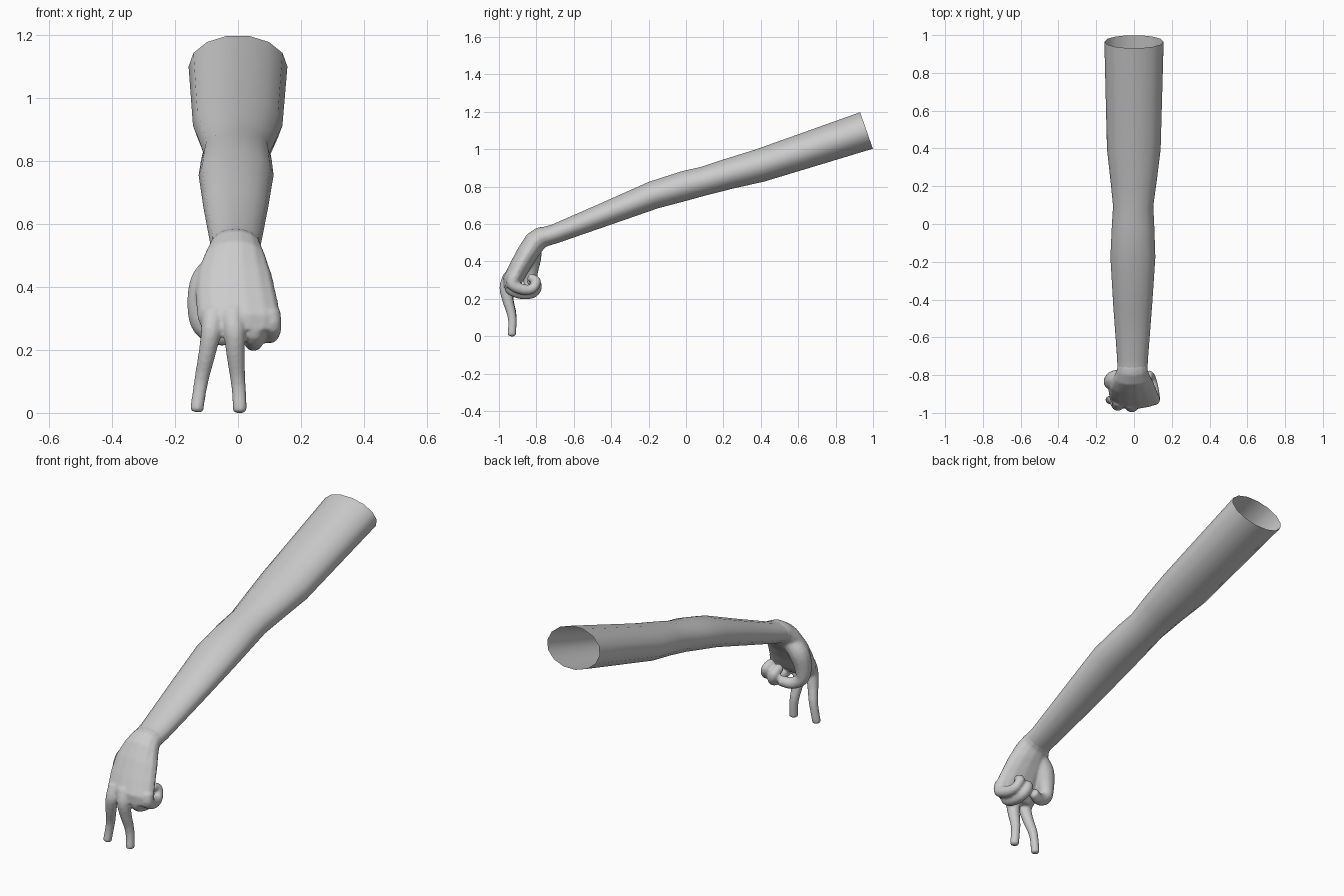
import bpy, bmesh
from math import cos, sin, pi
from mathutils import Vector

if "Cube" in bpy.data.objects:
    bpy.data.objects.remove(bpy.data.objects["Cube"])


def skin(bm, rings, cap_start=True, cap_end=True):
    """Bridge a list of point rings into a tube."""
    vs = [[bm.verts.new(p) for p in r] for r in rings]
    n = len(vs[0])
    for a, b in zip(vs, vs[1:]):
        for i in range(n):
            bm.faces.new((a[i], a[(i + 1) % n], b[(i + 1) % n], b[i]))
    if cap_start:
        bm.faces.new(vs[0][::-1])
    if cap_end:
        bm.faces.new(vs[-1])


def section(x0, x1, yt, zt, yb, zb, n=14):
    """Oval ring between left/right x and top/bottom (y, z) points."""
    c = Vector(((x0 + x1) / 2, (yt + yb) / 2, (zt + zb) / 2))
    h = Vector((0, (yt - yb) / 2, (zt - zb) / 2))
    w = Vector(((x1 - x0) / 2, 0, 0))
    return [c + w * cos(2 * pi * i / n) + h * sin(2 * pi * i / n) for i in range(n)]


def smooth_path(pts, steps=4):
    """Catmull-Rom through (x, y, z, radius) points."""
    p = [Vector(q) for q in pts]
    p = [2 * p[0] - p[1]] + p + [2 * p[-1] - p[-2]]
    out = []
    for a, b, c, d in zip(p, p[1:], p[2:], p[3:]):
        for k in range(steps):
            t = k / steps
            out.append(0.5 * (2 * b + (c - a) * t + (2 * a - 5 * b + 4 * c - d) * t * t
                              + (3 * b - a - 3 * c + d) * t ** 3))
    return out + [p[-2]]


def finger(bm, pts, n=12, tip=0.5):
    path = smooth_path(pts)
    pos = [q.to_3d() for q in path]
    rad = [q[3] for q in path]
    # rounded tip
    d = (pos[-1] - pos[-2]).normalized()
    r = rad[-1]
    for a in (0.4, 0.8, 1.2):
        pos.append(pos[len(path) - 1] + d * r * tip * sin(a))
        rad.append(r * cos(a))
    u, prev, rings = None, None, []
    for i, c in enumerate(pos):
        t = (pos[min(i + 1, len(pos) - 1)] - pos[max(i - 1, 0)]).normalized()
        if u is None:
            u = t.orthogonal().normalized()
        else:
            u = prev.rotation_difference(t) @ u
        prev = t
        v = t.cross(u)
        rings.append([c + (u * cos(2 * pi * k / n) + v * sin(2 * pi * k / n)) * rad[i]
                      for k in range(n)])
    skin(bm, rings)


def finish(bm, name):
    bmesh.ops.recalc_face_normals(bm, faces=bm.faces)
    me = bpy.data.meshes.new(name)
    bm.to_mesh(me)
    bm.free()
    for p in me.polygons:
        p.use_smooth = True
    ob = bpy.data.objects.new(name, me)
    bpy.context.collection.objects.link(ob)
    return ob


# Arm: open at the shoulder, running down to the wrist
bm = bmesh.new()
skin(bm, [section(*s) for s in (
    (-.157, .157, .93, 1.20, 1.0, 1.0),
    (-.143, .141, .37, 1.0, .42, .825),
    (-.124, .120, .20, .947, .25, .787),
    (-.111, .102, .08, .907, .11, .752),
    (-.117, .107, -.02, .885, .01, .724),
    (-.125, .113, -.20, .827, -.15, .682),
    (-.110, .096, -.45, .715, -.41, .592),
    (-.090, .075, -.72, .597, -.685, .497),
    (-.088, .072, -.765, .585, -.735, .482))], False, False)
finish(bm, "arm")

# Palm and back of the hand
bm = bmesh.new()
skin(bm, [section(*s) for s in (
    (-.080, .064, -.725, .584, -.70, .507),
    (-.088, .072, -.765, .587, -.735, .482),
    (-.092, .074, -.80, .580, -.755, .472),
    (-.108, .088, -.852, .545, -.772, .448),
    (-.132, .108, -.90, .47, -.80, .41),
    (-.136, .124, -.942, .39, -.838, .35),
    (-.130, .138, -.978, .315, -.875, .285),
    (-.112, .125, -.975, .265, -.90, .252))])

# Index and middle fingers pointing down
finger(bm, ((-.08, -.93, .32, .038), (-.085, -.957, .26, .033), (-.098, -.948, .19, .028),
            (-.113, -.930, .12, .024), (-.122, -.928, .07, .022), (-.131, -.932, .010, .022)), tip=.4)
finger(bm, ((-.02, -.94, .32, .040), (-.012, -.962, .26, .036), (-.008, -.952, .19, .030),
            (-.002, -.933, .12, .025), (.003, -.928, .07, .023), (.006, -.932, .008, .023)), tip=.4)

# Ring and little fingers curled into the palm
finger(bm, ((.05, -.93, .31, .036), (.05, -.935, .255, .034), (.05, -.875, .228, .031),
            (.045, -.815, .235, .029), (.03, -.797, .275, .027), (.022, -.835, .30, .024)))
finger(bm, ((.10, -.92, .32, .036), (.107, -.925, .275, .032), (.102, -.87, .25, .029),
            (.092, -.82, .255, .026), (.078, -.80, .295, .025), (.07, -.835, .315, .022)))

# Thumb folded across the front of the palm
finger(bm, ((-.05, -.81, .48, .040), (-.098, -.825, .42, .052), (-.118, -.835, .34, .044),
            (-.112, -.832, .275, .034), (-.06, -.82, .243, .030), (-.01, -.80, .250, .027)))
hand = finish(bm, "hand")

# Fuse the hand parts into one smooth skin
m = hand.modifiers.new("fuse", 'REMESH')
m.mode = 'VOXEL'
m.voxel_size = 0.007
m.use_smooth_shade = True
m = hand.modifiers.new("soften", 'SMOOTH')
m.factor = 0.5
m.iterations = 5
